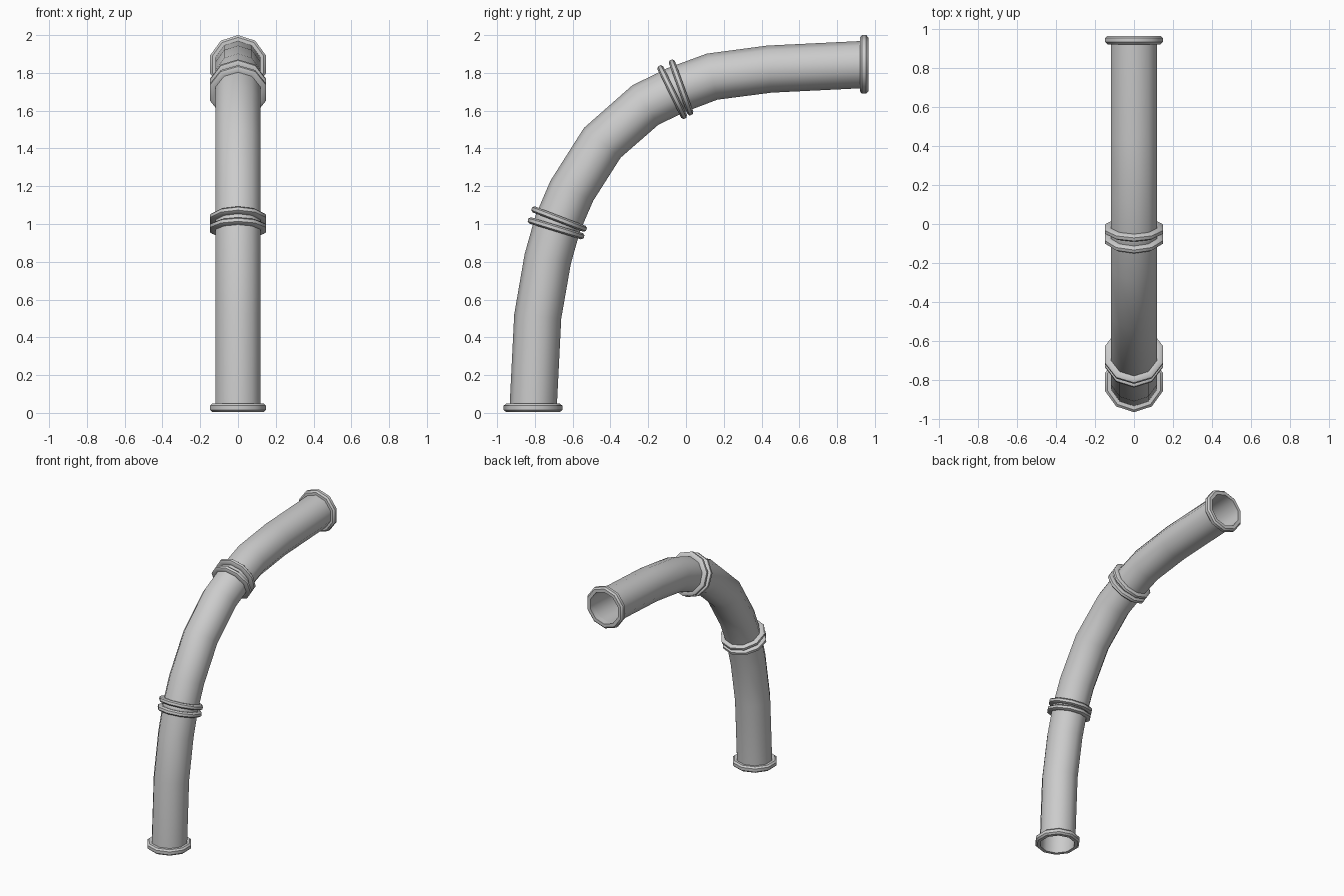
import bpy, bmesh, math
from mathutils import Vector

SIDES = 10
PIPE_R, BORE_R, FLANGE_R = 0.125, 0.119, 0.155

cube = bpy.data.objects.get("Cube")
if cube:
    bpy.data.objects.remove(cube, do_unlink=True)

grey = bpy.data.materials.new("pipe_grey")
grey.use_nodes = True
grey.diffuse_color = (0.6, 0.6, 0.6, 1)
grey.node_tree.nodes["Principled BSDF"].inputs["Base Color"].default_value = grey.diffuse_color


def loft(name, rings, closed=False):
    """Skin a row of rings; each is (y, z, direction angle from vertical, radius)."""
    bm = bmesh.new()
    loops = []
    for y, z, lean, r in rings:
        across = Vector((0, math.cos(lean), -math.sin(lean)))
        loop = []
        for i in range(SIDES):
            a = math.tau * i / SIDES
            offset = across * math.cos(a) + Vector((math.sin(a), 0, 0))
            loop.append(bm.verts.new(Vector((0, y, z)) + offset * r))
        loops.append(loop)
    pairs = list(zip(loops, loops[1:]))
    if closed:
        pairs.append((loops[-1], loops[0]))
    for a, b in pairs:
        for i in range(SIDES):
            j = (i + 1) % SIDES
            bm.faces.new((a[i], a[j], b[j], b[i]))
    bmesh.ops.recalc_face_normals(bm, faces=bm.faces)
    mesh = bpy.data.meshes.new(name)
    bm.to_mesh(mesh)
    bm.free()
    mesh.materials.append(grey)
    obj = bpy.data.objects.new(name, mesh)
    bpy.context.collection.objects.link(obj)
    bpy.ops.object.select_all(action="DESELECT")
    obj.select_set(True)
    bpy.context.view_layer.objects.active = obj
    bpy.ops.object.shade_smooth_by_angle(angle=math.radians(40))


def pipe(name, path):
    """Thin-walled open tube along (y, z, lean in degrees) stations."""
    outer = [(y, z, math.radians(d), PIPE_R) for y, z, d in path]
    inner = [(y, z, t, BORE_R) for y, z, t, r in reversed(outer)]
    loft(name, outer + inner, closed=True)


def flange(name, y, z, degrees, thick=0.044):
    """Collar with chamfered rims, centred on the pipe axis."""
    t = math.radians(degrees)
    profile = [(-0.5, BORE_R), (-0.5, FLANGE_R - 0.012), (-0.25, FLANGE_R),
               (0.25, FLANGE_R), (0.5, FLANGE_R - 0.012), (0.5, BORE_R)]
    loft(name, [(y + math.sin(t) * s * thick, z + math.cos(t) * s * thick, t, r)
                for s, r in profile], closed=True)


# Three curved pipe sections
low_joint = (-0.68, 1.0, 19)
high_joint = (-0.05, 1.71, 67)
pipe("lower_pipe", [(-0.81, 0.01, 0), (-0.785, 0.51, 5), (-0.732, 0.815, 12), low_joint])
pipe("middle_pipe", [low_joint, (-0.605, 1.175, 25), (-0.443, 1.43, 39),
                     (-0.215, 1.63, 56), high_joint])
pipe("upper_pipe", [high_joint, (0.138, 1.78, 77), (0.442, 1.82, 85), (0.955, 1.845, 90)])

# Flanges at the open ends and paired at the joints
flange("base_flange", -0.81, 0.027, 0)
flange("end_flange", 0.943, 1.845, 90)
flange("lower_joint_flange_a", -0.688, 0.977, 17, 0.034)
flange("lower_joint_flange_b", -0.672, 1.026, 21, 0.034)
flange("upper_joint_flange_a", -0.073, 1.698, 64, 0.034)
flange("upper_joint_flange_b", -0.026, 1.723, 70, 0.034)
